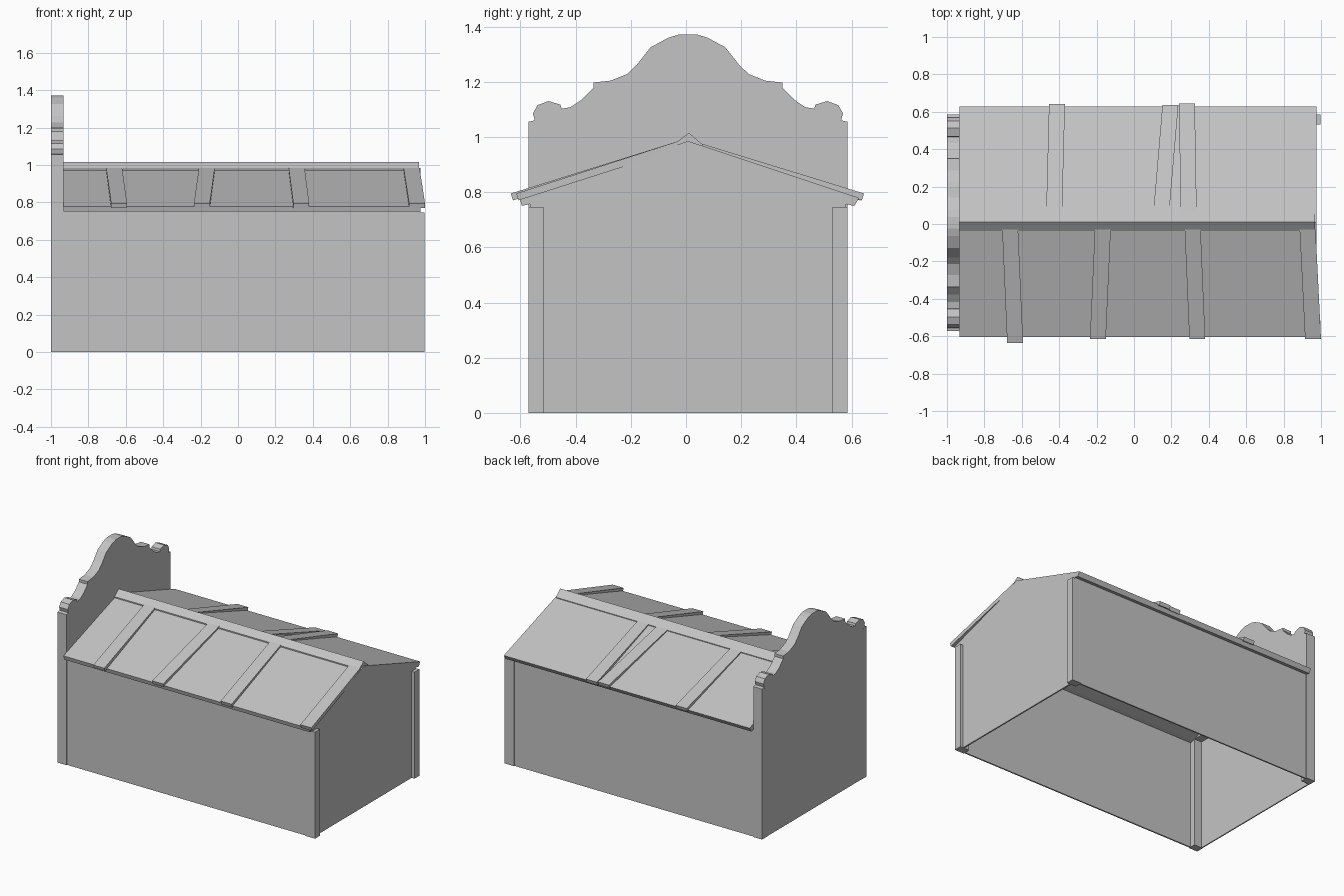
import bpy, bmesh

if "Cube" in bpy.data.objects:
    bpy.data.objects.remove(bpy.data.objects["Cube"])

grey = bpy.data.materials.new("plain grey")
grey.use_nodes = True
grey.diffuse_color = (0.55, 0.55, 0.55, 1)
grey.node_tree.nodes["Principled BSDF"].inputs["Base Color"].default_value = grey.diffuse_color

MID = 0.007  # y of the building's centre line


def prism(name, profile, x0, x1, shear=0.0):
    """Extrude a (y, z) profile along x; shear slides it along x with distance from the ridge."""
    bm = bmesh.new()
    ends = [[bm.verts.new((x + shear * abs(y), y, z)) for y, z in profile] for x in (x0, x1)]
    bm.faces.new(ends[0])
    bm.faces.new(ends[1])
    n = len(profile)
    for i in range(n):
        j = (i + 1) % n
        bm.faces.new((ends[0][i], ends[0][j], ends[1][j], ends[1][i]))
    bmesh.ops.recalc_face_normals(bm, faces=bm.faces)
    mesh = bpy.data.meshes.new(name)
    bm.to_mesh(mesh)
    bm.free()
    mesh.materials.append(grey)
    obj = bpy.data.objects.new(name, mesh)
    bpy.context.collection.objects.link(obj)
    return obj


def box(name, x0, x1, y0, y1, z0, z1):
    return prism(name, [(y0, z0), (y1, z0), (y1, z1), (y0, z1)], x0, x1)


def mirrored(half):
    """Complete a half outline, listed from the outside in to the centre line."""
    return [(MID - d, z) for d, z in half] + [(MID + d, z) for d, z in reversed(half) if d > 0]


# Thin outer walls, open underneath
box("front_wall", -0.98, 0.97, -0.565, -0.555, 0, 0.78)
box("back_wall", -0.98, 0.97, 0.569, 0.579, 0, 0.78)
prism("right_gable_wall", mirrored([(0.57, 0), (0.57, 0.77), (0, 0.96)]), 0.965, 0.975)
box("left_gable_wall", -0.998, -0.99, -0.57, 0.584, 0, 0.8)

# Corner posts
for label, y0, y1 in (("front", -0.571, -0.517), ("back", 0.531, 0.585)):
    box(label + "_right_post", 0.925, 0.997, y0, y1, 0, 0.747)
    box(label + "_left_post", -1.0, -0.932, y0, y1, 0, 1.05)

# Curved parapet with a scroll at each shoulder
parapet = [
    (0.578, 0.77), (0.578, 1.055), (0.555, 1.06), (0.562, 1.085), (0.545, 1.115),
    (0.505, 1.13), (0.462, 1.117), (0.458, 1.102), (0.425, 1.108), (0.385, 1.135),
    (0.343, 1.178), (0.343, 1.197), (0.28, 1.204), (0.22, 1.228), (0.185, 1.262),
    (0.135, 1.325), (0.07, 1.36), (0.03, 1.372), (0, 1.372),
]
prism("parapet", mirrored(parapet), -0.999, -0.932)

# Roof slab with a deeper eave
prism("roof", [
    (-0.603, 0.779), (0.008, 0.985), (0.627, 0.779), (0.61, 0.75),
    (0.54, 0.765), (0.008, 0.95), (-0.53, 0.765), (-0.595, 0.75),
], -0.932, 0.975)

# Ridge cap
prism("ridge_cap", [(-0.037, 0.965), (-0.037, 0.978), (0.01, 1.015),
                    (0.06, 0.973), (0.06, 0.96), (0.01, 0.97)], -0.932, 0.968)


# Slightly crooked roof battens: ridge x, lean, eave distance
def batten(name, x, lean, eave, side):
    ridge = 0.03 if side < 0 else 0.05
    top = [(ridge, 0.984 if side < 0 else 0.978), (eave, 0.795)]
    low = [(eave - 0.008, 0.77), (ridge, 0.955)]
    prism(name, [(side * y, z) for y, z in top + low], x, x + 0.085, lean)


for i, (x, lean, eave) in enumerate([(-0.706, 0.044, 0.635), (-0.208, -0.045, 0.615),
                                     (0.27, 0.042, 0.615), (0.884, 0.05, 0.615)]):
    batten(f"front_batten_{i + 1}", x, lean, eave, -1)
for i, (x, lean, eave) in enumerate([(-0.471, 0.026, 0.642), (0.098, 0.085, 0.637),
                                     (0.251, -0.017, 0.645)]):
    batten(f"back_batten_{i + 1}", x, lean, eave, 1)
